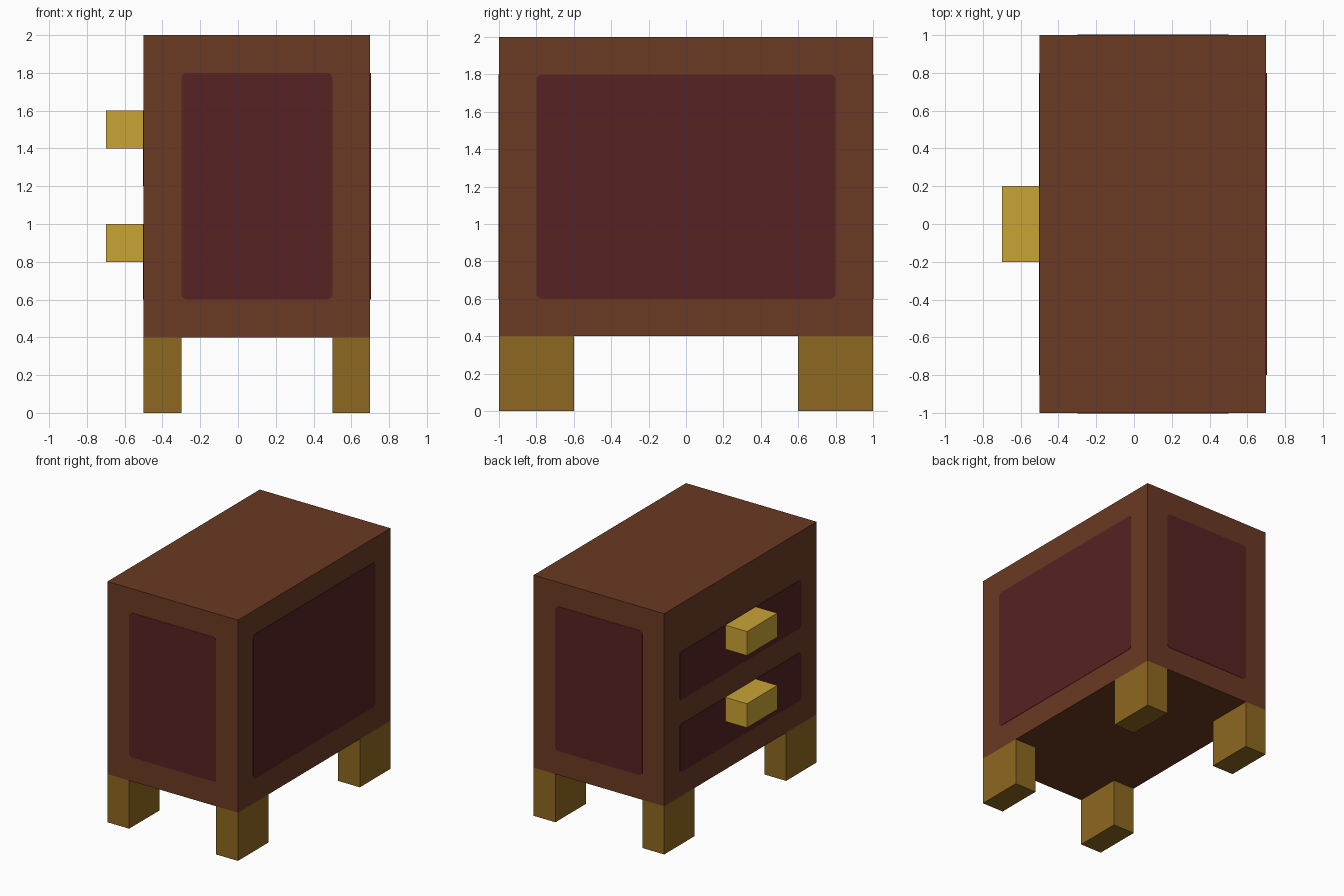
import bpy, bmesh, math
from mathutils import Vector

if "Cube" in bpy.data.objects:
    bpy.data.objects.remove(bpy.data.objects["Cube"])


def material(name, hex_rgb):
    lin = []
    for i in (0, 2, 4):
        c = int(hex_rgb[i:i + 2], 16) / 255
        lin.append(c / 12.92 if c <= 0.04045 else ((c + 0.055) / 1.055) ** 2.4)
    m = bpy.data.materials.new(name)
    m.diffuse_color = (*lin, 1)
    m.use_nodes = True
    m.node_tree.nodes["Principled BSDF"].inputs["Base Color"].default_value = m.diffuse_color
    return m


BROWN = material("brown wood", "6B3A23")
MAROON = material("maroon panel", "562222")
OCHRE = material("ochre wood", "8D6821")
GOLD = material("gold handle", "C9A336")


def finish(name, bm, mat):
    bmesh.ops.recalc_face_normals(bm, faces=bm.faces)
    me = bpy.data.meshes.new(name)
    bm.to_mesh(me)
    bm.free()
    me.materials.append(mat)
    bpy.context.collection.objects.link(bpy.data.objects.new(name, me))


def box(name, lo, hi, mat):
    bm = bmesh.new()
    bmesh.ops.create_cube(bm, size=1)
    for v in bm.verts:
        v.co = [(a + b) / 2 + c * (b - a) for a, b, c in zip(lo, hi, v.co)]
    finish(name, bm, mat)


def panel(name, axis, side, pos, h0, h1, z0, z1, r=0.03, t=0.003):
    """Thin rounded plate on the wall at axis = pos, facing the given side."""
    bm = bmesh.new()
    corners = ((h1 - r, z1 - r), (h0 + r, z1 - r), (h0 + r, z0 + r), (h1 - r, z0 + r))
    verts = []
    for q, (h, z) in enumerate(corners):
        for k in range(5):
            a = (q + k / 4) * math.pi / 2
            u, w = h + r * math.cos(a), z + r * math.sin(a)
            verts.append(bm.verts.new((pos, u, w) if axis == 0 else (u, pos, w)))
    face = bm.faces.new(verts)
    out = bmesh.ops.extrude_face_region(bm, geom=[face])
    push = Vector((0, 0, 0))
    push[axis] = side * t
    bmesh.ops.translate(bm, vec=push, verts=[g for g in out["geom"] if isinstance(g, bmesh.types.BMVert)])
    finish(name, bm, MAROON)


# Cabinet body
box("cabinet_body", (-0.5, -1, 0.4), (0.7, 1, 2), BROWN)

# Four legs
for xn, x in (("left", -0.5), ("right", 0.5)):
    for yn, y in (("front", -1), ("back", 0.6)):
        box(f"{yn}_{xn}_leg", (x, y, 0), (x + 0.2, y + 0.4, 0.4), OCHRE)

# Wall panels
panel("front_panel", 1, -1, -1, -0.3, 0.5, 0.6, 1.8)
panel("back_panel", 1, 1, 1, -0.3, 0.5, 0.6, 1.8)
panel("right_panel", 0, 1, 0.7, -0.8, 0.8, 0.6, 1.8)

# Drawers with handles on the left side
for n, z in (("lower", 0.6), ("upper", 1.2)):
    panel(f"{n}_drawer", 0, -1, -0.5, -0.8, 0.8, z, z + 0.4)
    box(f"{n}_handle", (-0.7, -0.2, z + 0.2), (-0.5, 0.2, z + 0.4), GOLD)
